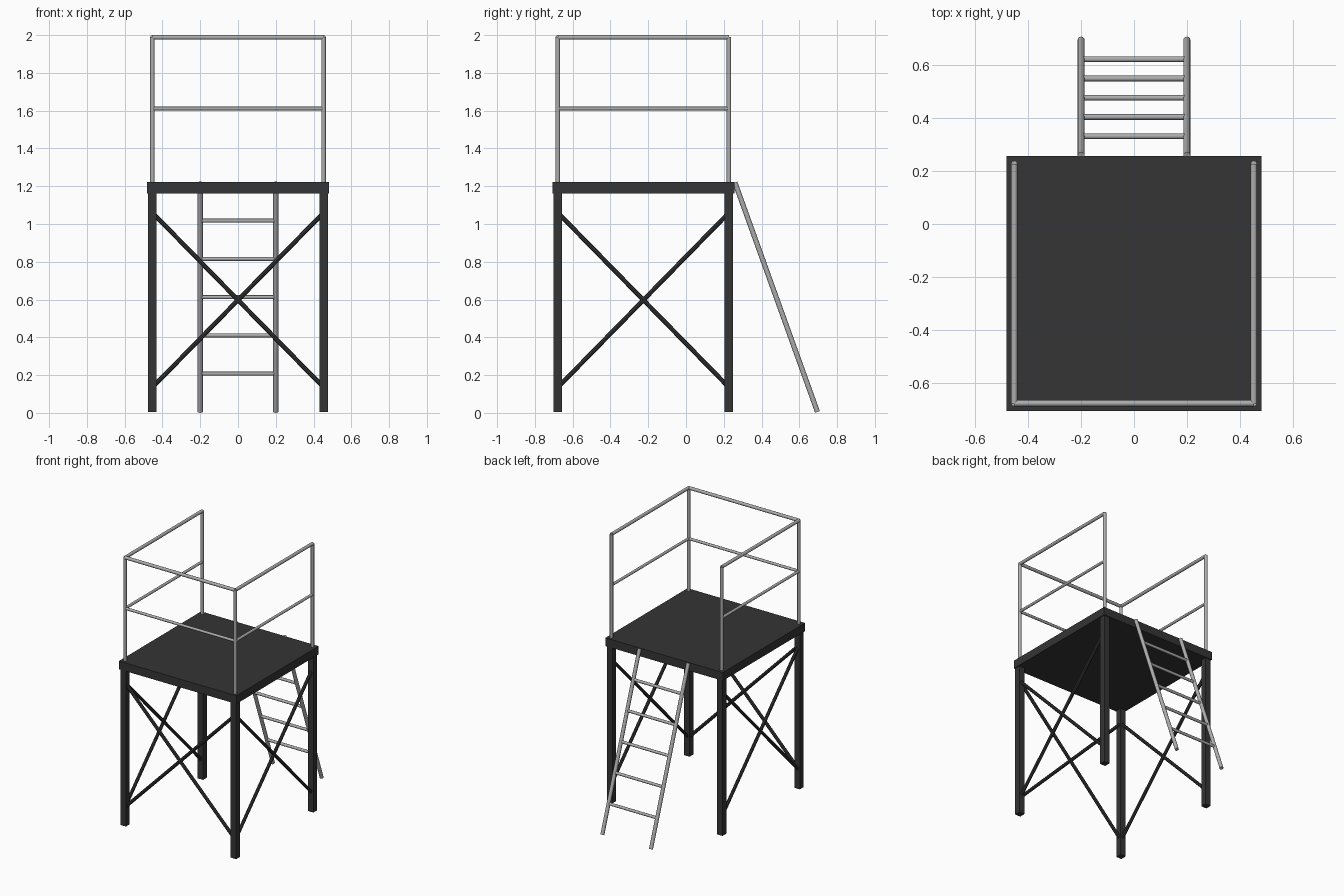
import bpy, math
from mathutils import Vector

if "Cube" in bpy.data.objects:
    bpy.data.objects.remove(bpy.data.objects["Cube"])

def material(name, v):
    m = bpy.data.materials.new(name)
    m.diffuse_color = (v, v, v, 1)
    m.use_nodes = True
    m.node_tree.nodes["Principled BSDF"].inputs["Base Color"].default_value = m.diffuse_color
    return m

DARK = material("dark grey steel", 0.035)
LIGHT = material("light grey tube", 0.42)

def finish(name, mat):
    o = bpy.context.object
    o.name = name
    o.data.materials.append(mat)
    return o

def box(name, lo, hi, mat):
    lo, hi = Vector(lo), Vector(hi)
    bpy.ops.mesh.primitive_cube_add(size=1, location=(lo + hi) / 2)
    o = finish(name, mat)
    o.scale = hi - lo
    return o

def tube(name, a, b, r, mat=LIGHT, sides=12):
    a, b = Vector(a), Vector(b)
    d = b - a
    bpy.ops.mesh.primitive_cylinder_add(
        vertices=sides, radius=r, depth=d.length, location=(a + b) / 2,
        rotation=d.to_track_quat('Z', 'Y').to_euler())
    if sides > 4:
        bpy.ops.object.shade_smooth_by_angle(angle=math.radians(40))
    return finish(name, mat)

CY = -0.2255                 # platform centre in y
P, H = 0.4825, 0.453         # platform and leg half spacing
Z0, ZB, ZT = 0.005, 1.162, 1.223
X0, X1, Y0, Y1 = -H, H, CY - H, CY + H

# Platform and legs
box("platform", (-P, CY - P, ZB), (P, CY + P, ZT), DARK)
for x in (X0, X1):
    for y in (Y0, Y1):
        w = 0.0225
        box("leg", (x - w, y - w, Z0), (x + w, y + w, ZB + 0.01), DARK)

# Cross braces and guard rails on the front, left and right sides
sides = {"front": ((X0, Y0), (X1, Y0)),
         "left": ((X0, Y0), (X0, Y1)),
         "right": ((X1, Y0), (X1, Y1))}
for name, (a, b) in sides.items():
    tube(name + "_brace", (*a, 0.135), (*b, 1.06), 0.012, DARK, 8)
    tube(name + "_brace", (*a, 1.06), (*b, 0.135), 0.012, DARK, 8)
    tube(name + "_top_rail", (*a, 1.988), (*b, 1.988), 0.012)
    tube(name + "_middle_rail", (*a, 1.611), (*b, 1.611), 0.010)

# Guard rail posts
for x in (X0, X1):
    for y in (Y0, Y1):
        tube("rail_post", (x, y, ZT - 0.02), (x, y, 1.99), 0.012)

# Ladder
foot, top = Vector((0, 0.696, Z0)), Vector((0, 0.259, 1.22))
for s in (-0.2, 0.2):
    off = Vector((s, 0, 0))
    tube("ladder_rail", foot + off, top + off, 0.0135)
for i in range(1, 6):
    c = foot.lerp(top, i / 6)
    tube("ladder_rung", c - Vector((0.2, 0, 0)), c + Vector((0.2, 0, 0)), 0.0105)
